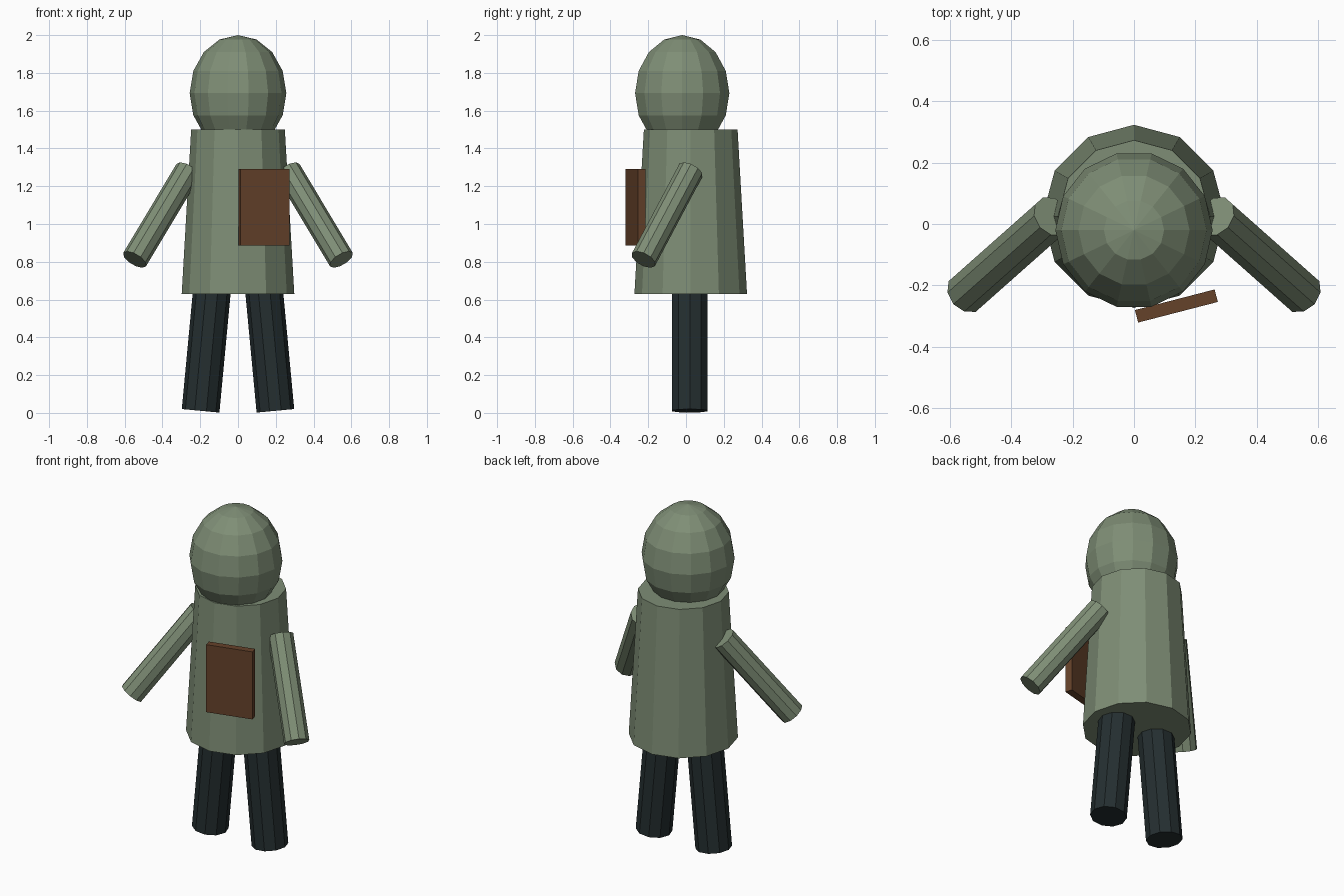
import bpy
import math
from mathutils import Vector

cube = bpy.data.objects.get("Cube")
if cube:
    bpy.data.objects.remove(cube, do_unlink=True)


def material(name, rgb):
    mat = bpy.data.materials.new(name)
    mat.use_nodes = True
    mat.diffuse_color = (*rgb, 1)
    mat.node_tree.nodes["Principled BSDF"].inputs["Base Color"].default_value = (*rgb, 1)
    return mat


green = material("sage green", (0.21, 0.27, 0.18))
dark = material("dark slate", (0.018, 0.028, 0.030))
brown = material("leather brown", (0.13, 0.054, 0.023))


def finish(name, mat):
    obj = bpy.context.object
    obj.name = name
    obj.data.materials.append(mat)
    return obj


def limb(name, start, end, radius, sides, mat):
    """Cylinder running between two points."""
    start, end = Vector(start), Vector(end)
    axis = end - start
    bpy.ops.mesh.primitive_cylinder_add(
        vertices=sides, radius=radius, depth=axis.length, location=(start + end) / 2,
        rotation=axis.to_track_quat("Z", "Y").to_euler())
    return finish(name, mat)


# Coat: tapered body
bpy.ops.mesh.primitive_cone_add(vertices=12, radius1=0.298, radius2=0.248, depth=0.87,
                                location=(0, 0.025, 1.065))
finish("coat", green)

# Head: slightly tall faceted ball sunk into the collar
bpy.ops.mesh.primitive_uv_sphere_add(segments=14, ring_count=8, radius=1,
                                     location=(0, -0.02, 1.693), rotation=(0, 0, math.pi / 2))
head = finish("head", green)
head.scale = (0.256, 0.256, 0.307)

# Arms and legs, mirrored
for side, sx in (("left", 1), ("right", -1)):
    limb(side + "_arm", (sx * 0.265, 0.025, 1.283), (sx * 0.547, -0.225, 0.812),
         0.07, 10, green)
    limb(side + "_leg", (sx * 0.198, 0.02, 0.011), (sx * 0.134, 0.02, 0.69),
         0.1, 10, dark)

# Satchel hanging at the front, turned with the coat
bpy.ops.mesh.primitive_cube_add(size=1, location=(0.138, -0.267, 1.088),
                                rotation=(0, 0, math.radians(14.5)))
bag = finish("satchel", brown)
bag.scale = (0.268, 0.042, 0.405)
